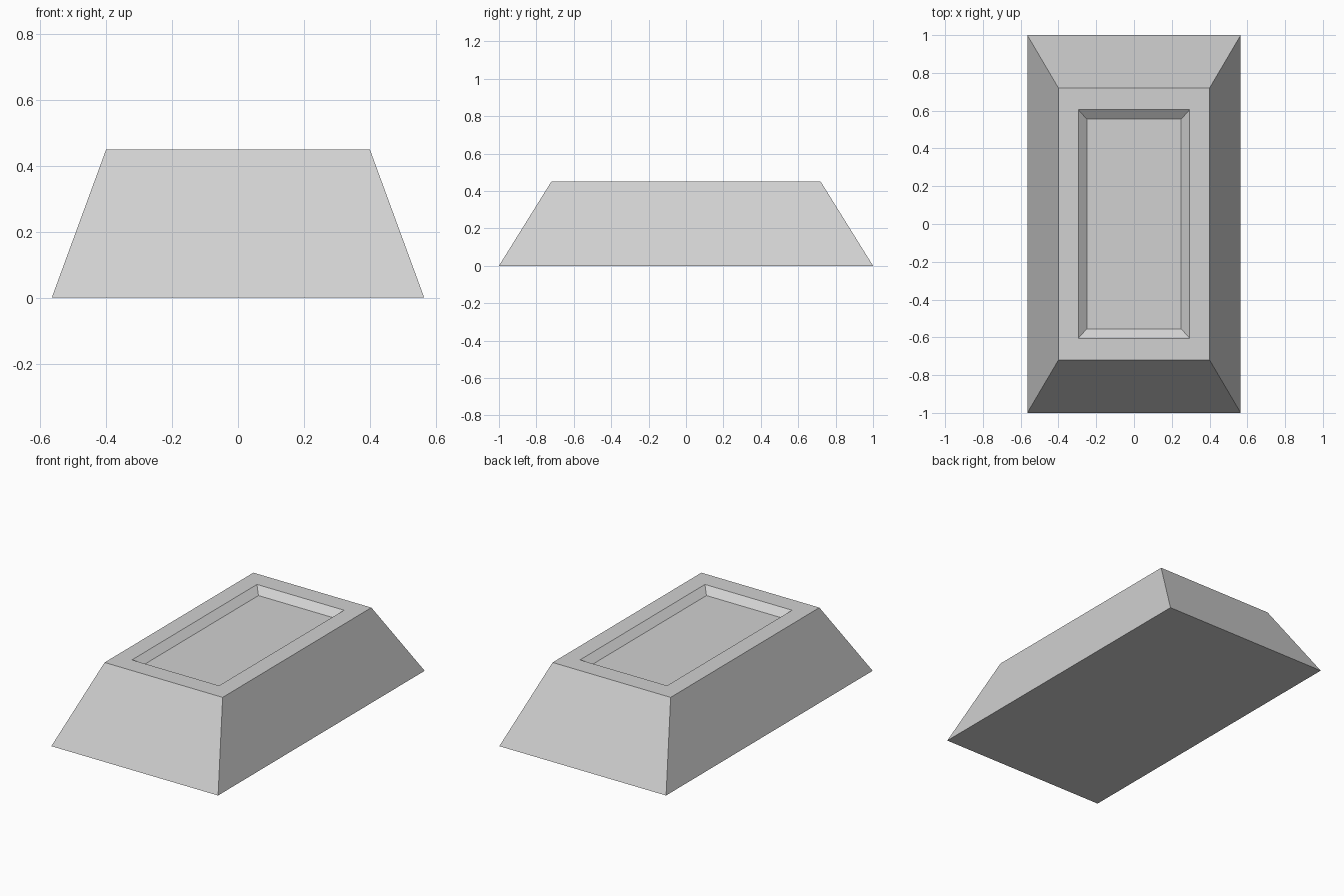
import bpy
import bmesh

cube = bpy.data.objects.get("Cube")
if cube:
    bpy.data.objects.remove(cube, do_unlink=True)


def make_material(name, color):
    mat = bpy.data.materials.new(name)
    mat.use_nodes = True
    mat.diffuse_color = color
    mat.node_tree.nodes["Principled BSDF"].inputs["Base Color"].default_value = color
    return mat


def rect_ring(bm, half_x, half_y, z):
    """Counter-clockwise rectangle of vertices at height z."""
    corners = ((-1, -1), (1, -1), (1, 1), (-1, 1))
    return [bm.verts.new((sx * half_x, sy * half_y, z)) for sx, sy in corners]


# Tapered block: base, top edge, recess rim, recess floor (half x, half y, z)
HEIGHT = 0.45
DEPTH = 0.037
sections = [
    (0.565, 1.0, 0.0),
    (0.4, 0.72, HEIGHT),
    (0.295, 0.605, HEIGHT),
    (0.25, 0.555, HEIGHT - DEPTH),
]

bm = bmesh.new()
rings = [rect_ring(bm, *s) for s in sections]
for low, high in zip(rings, rings[1:]):
    for i in range(4):
        j = (i + 1) % 4
        bm.faces.new((low[i], low[j], high[j], high[i]))

# Underside and recess floor
bm.faces.new(rings[0][::-1])
bm.faces.new(rings[-1])
bmesh.ops.recalc_face_normals(bm, faces=bm.faces)

mesh = bpy.data.meshes.new("tapered_block")
bm.to_mesh(mesh)
bm.free()
mesh.materials.append(make_material("light grey", (0.64, 0.64, 0.64, 1.0)))
block = bpy.data.objects.new("tapered_block", mesh)
bpy.context.collection.objects.link(block)
